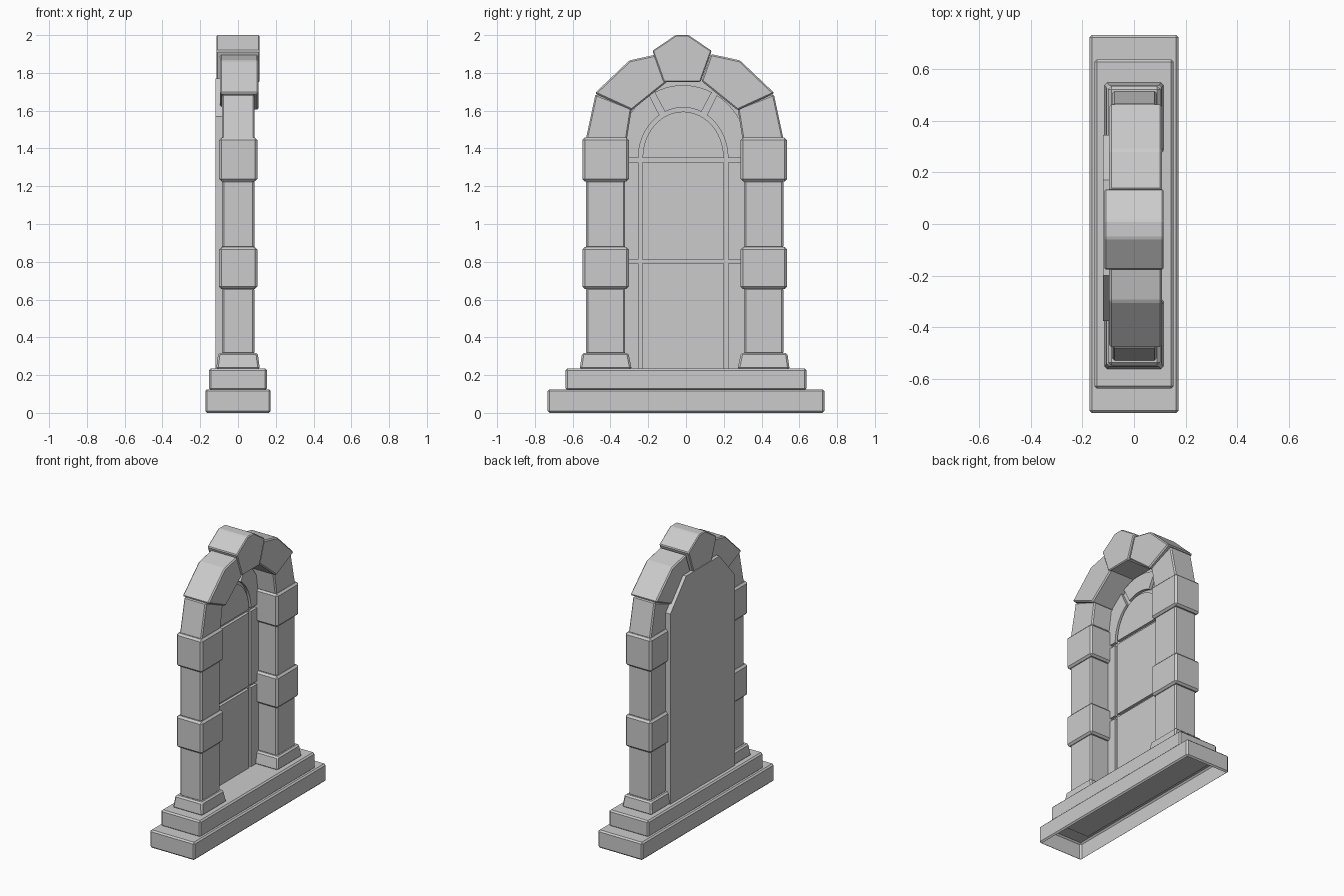
import bpy, bmesh, math

if "Cube" in bpy.data.objects:
    bpy.data.objects.remove(bpy.data.objects["Cube"])

PILLAR_MID = -0.007   # y about which pillars and arch mirror
WIN_MID = -0.015      # y centre of the window
SPRING = 1.35         # height where the window arch starts


def prism(name, pts, x0, x1, bevel=0.0, taper=1.0, open_bottom=False):
    """Extrude a (y, z) outline from x0 to x1; taper narrows x at the top."""
    bm = bmesh.new()
    face = bm.faces.new([bm.verts.new((x0, y, z)) for y, z in pts])
    ext = bmesh.ops.extrude_face_region(bm, geom=[face])
    for v in ext["geom"]:
        if isinstance(v, bmesh.types.BMVert):
            v.co.x = x1
    if taper != 1.0:
        top = max(z for _, z in pts)
        for v in bm.verts:
            if v.co.z > top - 1e-4:
                v.co.x *= taper
    bmesh.ops.recalc_face_normals(bm, faces=bm.faces)
    if bevel:
        bmesh.ops.bevel(bm, geom=list(bm.edges), offset=bevel, segments=1,
                        profile=0.5, affect='EDGES')
    if open_bottom:
        zmin = min(v.co.z for v in bm.verts)
        low = [f for f in bm.faces if f.normal.z < -0.9
               and f.calc_center_median().z < zmin + 1e-4]
        bmesh.ops.delete(bm, geom=low, context='FACES')
    me = bpy.data.meshes.new(name)
    bm.to_mesh(me)
    bm.free()
    ob = bpy.data.objects.new(name, me)
    bpy.context.collection.objects.link(ob)
    return ob


def rect(y0, y1, z0, z1):
    return [(y0, z0), (y1, z0), (y1, z1), (y0, z1)]


def both(name, pts, x0, x1, **kw):
    """Make a part on each side; pts are measured outward from the middle."""
    for side, s in (("left", -1), ("right", 1)):
        prism(f"{name}_{side}", [(PILLAR_MID + s * y, z) for y, z in pts],
              x0, x1, **kw)


def arc(a, b, t0=0, t1=180, n=24):
    """Elliptical arc of the window, angles in degrees."""
    out = []
    for i in range(n + 1):
        t = math.radians(t0 + (t1 - t0) * i / n)
        out.append((WIN_MID + a * math.cos(t), SPRING + b * math.sin(t)))
    return out


# Stepped plinth
prism("base_slab", rect(-0.733, 0.733, 0, 0.125), -0.173, 0.173, 0.01, open_bottom=True)
prism("upper_step", rect(-0.638, 0.638, 0.12, 0.235), -0.153, 0.153, 0.01)

# Pillars: foot, then alternating shafts and blocks
both("pillar_foot", [(0.28, 0.23), (0.556, 0.23), (0.543, 0.318), (0.298, 0.318)],
     -0.116, 0.116, bevel=0.01, taper=0.9)
for i, (z0, z1) in enumerate([(0.31, 0.662), (0.87, 1.232)]):
    both(f"pillar_shaft_{i + 1}", rect(0.315, 0.522, z0, z1), -0.084, 0.087, bevel=0.01)
for i, (z0, z1) in enumerate([(0.655, 0.878), (1.225, 1.457)]):
    both(f"pillar_block_{i + 1}", rect(0.296, 0.542, z0, z1), -0.1, 0.102, bevel=0.013)

# Arch stones
both("arch_springer", [(0.306, 1.45), (0.523, 1.45), (0.472, 1.688), (0.28, 1.613)],
     -0.084, 0.087, bevel=0.008)
both("arch_stone", [(0.28, 1.602), (0.476, 1.692), (0.293, 1.866), (0.138, 1.9),
                    (0.088, 1.757)], -0.096, 0.108, bevel=0.008)
key = [(0.098, 1.752), (0.157, 1.917), (0.034, 2.0)]
prism("keystone", [(-0.021 + y, z) for y, z in key]
      + [(-0.021 - y, z) for y, z in reversed(key)], -0.115, 0.115, 0.006)

# Window back panel behind the opening
BACK, FLOOR, FRONT = -0.12, -0.075, -0.055
crown = [(0.345, 1.57), (0.17, 1.77), (-0.2, 1.77), (-0.375, 1.57)]
prism("window_panel", [(-0.375, 0.23), (0.345, 0.23)] + crown, BACK, FLOOR)

# Raised rectangular panes with narrow grooves between them
columns = [("left", -0.375, -0.252), ("middle", -0.232, 0.202), ("right", 0.222, 0.345)]
rows = [("lower", 0.23, 0.79), ("upper", 0.812, 1.326)]
for col, y0, y1 in columns:
    for row, z0, z1 in rows:
        prism(f"pane_{row}_{col}", rect(y0, y1, z0, z1), FLOOR - 0.005, FRONT)

# Raised half-round pane and the three fan panes around it
prism("pane_half_round", arc(0.215, 0.245), FLOOR - 0.005, FRONT)
for name, o0, o1, i0, i1 in (("right", 0, 59.5, 0, 58), ("top", 64.5, 115.5, 66, 114),
                             ("left", 120.5, 180, 122, 180)):
    prism(f"fan_pane_{name}", arc(0.352, 0.385, o0, o1, 10)
          + arc(0.237, 0.267, i0, i1, 10)[::-1], FLOOR - 0.005, FRONT)
